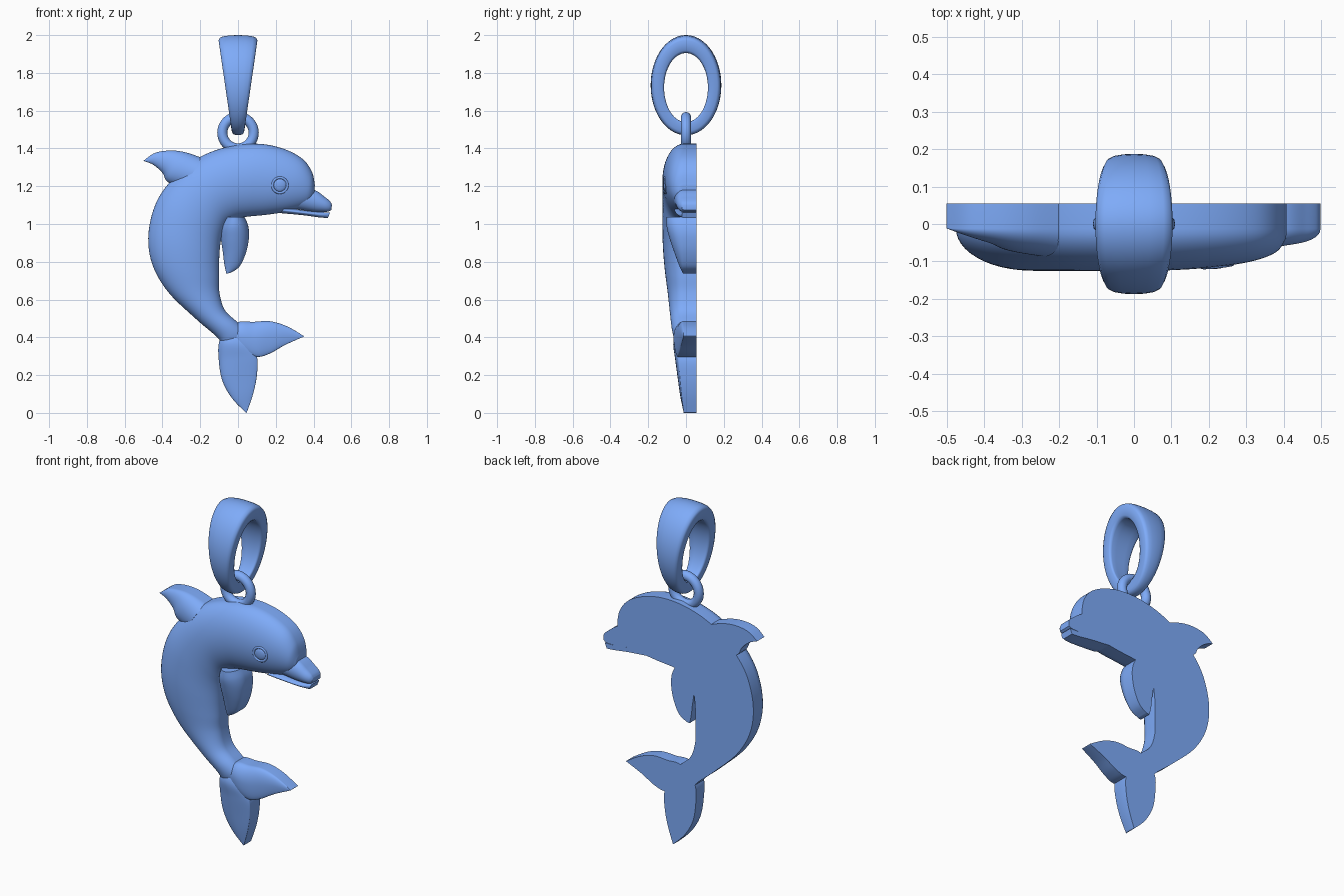
import bpy, bmesh, math
from mathutils import Vector

if "Cube" in bpy.data.objects:
    bpy.data.objects.remove(bpy.data.objects["Cube"])

BACK, RIM = 0.055, -0.012   # flat back plane and the line where the doming starts
blue = bpy.data.materials.new("blue")
blue.diffuse_color = (.21, .41, .95, 1)
blue.use_nodes = True
blue.node_tree.nodes["Principled BSDF"].inputs["Base Color"].default_value = blue.diffuse_color


def finish(bm, name, angle=40):
    bmesh.ops.remove_doubles(bm, verts=bm.verts, dist=1e-5)
    bmesh.ops.recalc_face_normals(bm, faces=bm.faces)
    mesh = bpy.data.meshes.new(name)
    bm.to_mesh(mesh)
    bm.free()
    mesh.materials.append(blue)
    ob = bpy.data.objects.new(name, mesh)
    bpy.context.collection.objects.link(ob)
    bpy.ops.object.select_all(action='DESELECT')
    bpy.context.view_layer.objects.active = ob
    ob.select_set(True)
    bpy.ops.object.shade_smooth_by_angle(angle=math.radians(angle))
    return ob


def spline(rows, steps):
    """Catmull-Rom through rows of numbers."""
    out, n = [], len(rows)
    for i in range(n - 1):
        p = [rows[max(0, min(n - 1, i + k))] for k in (-1, 0, 1, 2)]
        for s in range(steps):
            t = s / steps
            out.append([0.5 * (2 * b + (c - a) * t + (2 * a - 5 * b + 4 * c - d) * t * t
                        + (3 * b - a - 3 * c + d) * t ** 3) for a, b, c, d in zip(*p)])
    return out + [rows[-1]]


def skin(bm, rings, closed=False):
    n = len(rings[0])
    for k in range(len(rings) if closed else len(rings) - 1):
        a, b = rings[k], rings[(k + 1) % len(rings)]
        for i in range(n):
            j = (i + 1) % n
            bm.faces.new((a[i], a[j], b[j], b[i]))
    if not closed:
        bm.faces.new(rings[0])
        bm.faces.new(rings[-1])


def relief(name, stations, edge=0.0, steps=7, n=24):
    """Half-round loft with a flat back; station = side A x,z, side B x,z, dome height."""
    bm = bmesh.new()
    rings = []
    for ax, az, bx, bz, d in spline(stations, steps):
        pts = [(ax, BACK, az)]
        for i in range(n + 1):
            th = math.pi * i / n
            u = (1 - math.cos(th)) / 2
            h = math.sin(th)
            if u > 0.5:
                h = edge + (1 - edge) * h
            pts.append((ax + (bx - ax) * u, RIM - max(d, 0) * h, az + (bz - az) * u))
        pts.append((bx, BACK, bz))
        rings.append([bm.verts.new(p) for p in pts])
    skin(bm, rings)
    return finish(bm, name)


# body, forehead to tail stock
body = relief("body", [
    (.407, 1.205, .40, 1.13, .03), (.39, 1.28, .36, 1.095, .065), (.335, 1.35, .27, 1.068, .09),
    (.23, 1.402, .16, 1.05, .105), (.10, 1.425, .06, 1.04, .112), (-.05, 1.41, .0, 1.03, .113),
    (-.20, 1.355, -.055, 1.0, .113), (-.33, 1.255, -.083, .94, .113), (-.43, 1.12, -.095, .88, .113),
    (-.474, .95, -.10, .80, .11), (-.455, .79, -.10, .72, .10), (-.37, .64, -.098, .635, .085),
    (-.22, .495, -.07, .545, .072), (-.11, .40, -.005, .482, .062), (-.075, .345, .05, .43, .045),
    (-.03, .29, .08, .39, .01)])

# fins
relief("dorsal_fin", [
    (-.50, 1.335, -.499, 1.334, 0), (-.44, 1.376, -.448, 1.313, .02), (-.36, 1.389, -.40, 1.27, .04),
    (-.28, 1.38, -.372, 1.222, .06), (-.19, 1.35, -.29, 1.19, .075)])
relief("flipper", [
    (-.062, .738, -.042, .74, .005), (-.073, .79, .008, .775, .025), (-.08, .85, .043, .85, .05),
    (-.09, .92, .058, .93, .075), (-.09, .98, .054, .99, .09), (-.07, 1.036, .035, 1.037, .09)])

# tail flukes, thicker on the notch side
relief("upper_fluke", [
    (.35, .406, .349, .404, 0), (.26, .458, .25, .36, .02), (.17, .485, .17, .315, .037),
    (.08, .482, .10, .297, .05), (0, .48, .02, .33, .052), (-.07, .42, -.06, .37, .025)], edge=.6)
relief("lower_fluke", [
    (.044, .0, .046, .001, 0), (-.03, .075, .08, .10, .018), (-.083, .17, .10, .20, .032),
    (-.102, .28, .10, .297, .046), (-.10, .375, .05, .37, .055), (-.06, .44, .01, .44, .03)], edge=.6)

# beak
relief("upper_jaw", [
    (.497, 1.103, .495, 1.075, .01), (.487, 1.12, .478, 1.066, .024), (.46, 1.143, .45, 1.064, .036),
    (.41, 1.178, .39, 1.067, .046), (.33, 1.20, .25, 1.088, .06)])
relief("lower_jaw", [
    (.488, 1.062, .476, 1.032, .01), (.44, 1.063, .43, 1.035, .027), (.36, 1.071, .34, 1.047, .042),
    (.25, 1.088, .22, 1.058, .05)])


def torus(name, R, r, n=48, m=14):
    bm = bmesh.new()
    rings = []
    for i in range(n):
        a = 2 * math.pi * i / n
        rings.append([bm.verts.new(((R + r * math.cos(b)) * math.cos(a), (R + r * math.cos(b)) * math.sin(a),
                                    r * math.sin(b))) for b in (2 * math.pi * j / m for j in range(m))])
    skin(bm, rings, closed=True)
    return finish(bm, name, 60)


# eye sits on the cheek, aligned with its surface
bpy.context.view_layer.update()
hit, loc, normal, _ = body.ray_cast(Vector((.222, -1, 1.205)), Vector((0, 1, 0)))
turn = normal.to_track_quat('Z', 'Y')
lid = torus("eye_rim", .04, .007)
bm = bmesh.new()
bmesh.ops.create_uvsphere(bm, u_segments=24, v_segments=12, radius=.034)
bmesh.ops.scale(bm, vec=(1, 1, .3), verts=bm.verts)
ball = finish(bm, "eyeball", 60)
for ob in (lid, ball):
    ob.location = loc - normal * .004
    ob.rotation_mode = 'QUATERNION'
    ob.rotation_quaternion = turn

# hanging ring
ring = torus("jump_ring", .083, .027)
ring.location = (0, 0, 1.483)
ring.rotation_euler = (math.pi / 2, 0, 0)

# tapered bail: a domed band swept round an ellipse
bm = bmesh.new()
section = [(-.4, 0), (-.8, 0), (-.93, .03), (-1, .15), (-1, .7), (-.93, .84), (-.75, .93), (-.4, .985), (0, 1)]
section += [(-x, h) for x, h in reversed(section[:-1])]
loops = []
for i in range(72):
    a = 2 * math.pi * i / 72
    inner = Vector((0, .116 * math.cos(a), 1.722 + .183 * math.sin(a)))
    outer = Vector((0, .187 * math.cos(a), 1.735 + .265 * math.sin(a)))
    loop = []
    for x, h in section:
        p = inner.lerp(outer, h)
        p.x = x * (.03 + .077 * (p.z - 1.47) / .53)
        loop.append(bm.verts.new(p))
    loops.append(loop)
skin(bm, loops, closed=True)
finish(bm, "bail", 80)
